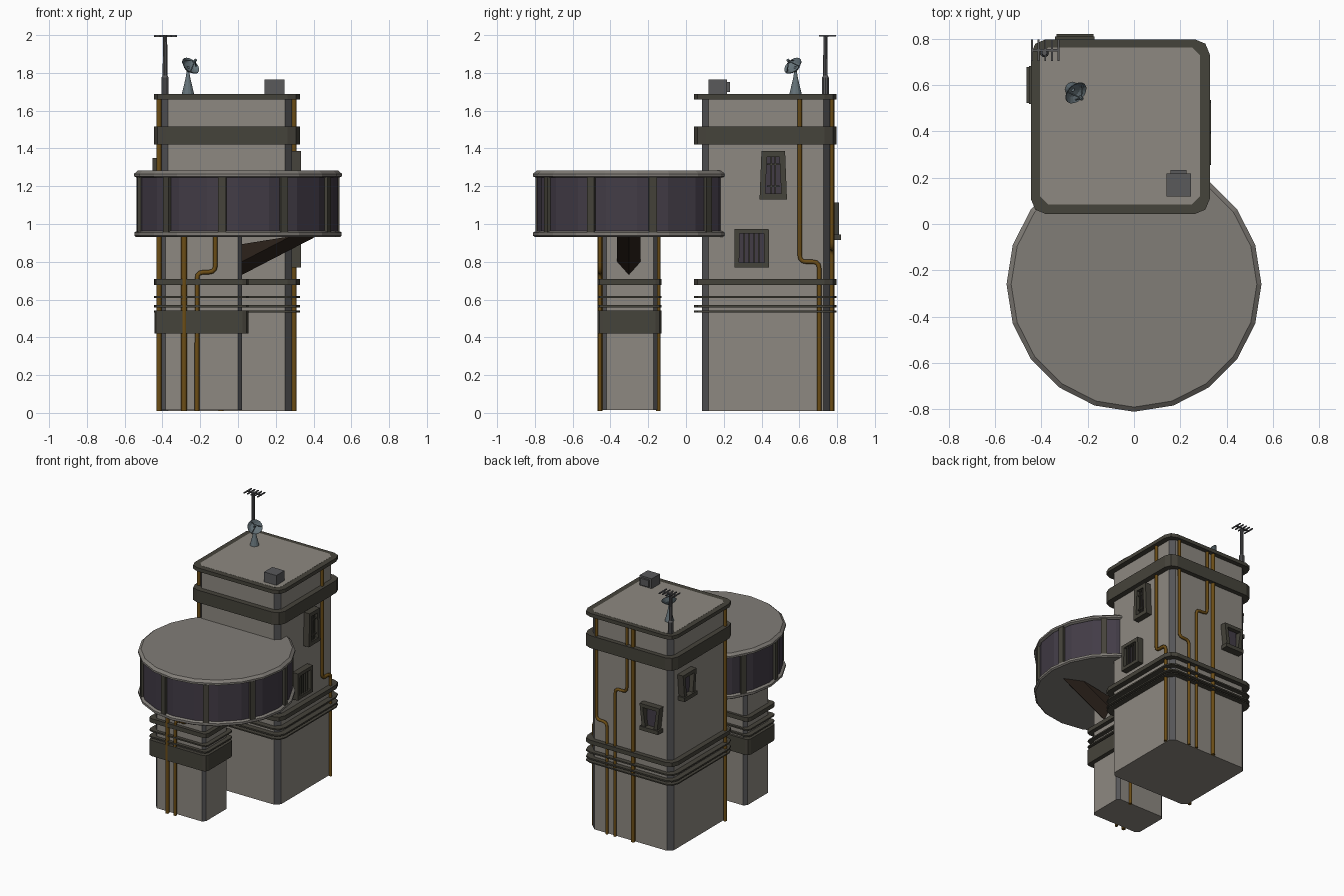
import bpy, bmesh, math
from mathutils import Vector, Matrix

if "Cube" in bpy.data.objects:
    bpy.data.objects.remove(bpy.data.objects["Cube"])


def mat(name, c):
    m = bpy.data.materials.new(name)
    m.diffuse_color = (*c, 1)
    m.use_nodes = True
    m.node_tree.nodes["Principled BSDF"].inputs["Base Color"].default_value = m.diffuse_color
    return m


WALL = mat("wall", (.27, .25, .22))
EDGE = mat("corner_strip", (.09, .09, .095))
TRIM = mat("trim", (.06, .056, .043))
GLASS = mat("glass", (.055, .045, .062))
RIM = mat("rim", (.22, .205, .185))
PIPE = mat("pipe", (.15, .075, .008))
BRACE = mat("brace", (.025, .016, .011))
STEEL = mat("steel", (.1, .1, .105))
DISH = mat("dish", (.13, .17, .19))


def finish(name, bm, *mats):
    bmesh.ops.recalc_face_normals(bm, faces=bm.faces)
    me = bpy.data.meshes.new(name)
    bm.to_mesh(me)
    bm.free()
    for m in mats:
        me.materials.append(m)
    ob = bpy.data.objects.new(name, me)
    bpy.context.collection.objects.link(ob)
    return ob


def loft(name, loops, *mats, M=Matrix()):
    """Skin a stack of equal-length closed loops, with capped ends."""
    bm = bmesh.new()
    rows = [[bm.verts.new(M @ Vector(p)) for p in lp] for lp in loops]
    n = len(rows[0])
    for a, b in zip(rows, rows[1:]):
        for i in range(n):
            f = bm.faces.new((a[i], a[(i + 1) % n], b[(i + 1) % n], b[i]))
            if len(mats) > 1 and i % 2 == 0:
                f.material_index = 1      # chamfer faces of a tower
    bm.faces.new(rows[0])
    bm.faces.new(rows[-1])
    return finish(name, bm, *mats)


def block(name, x0, x1, y0, y1, z0, z1, r, segs, *mats):
    """Upright box with cut corners."""
    pts = []
    for cx, cy, a0 in ((x1 - r, y1 - r, 0), (x0 + r, y1 - r, 90), (x0 + r, y0 + r, 180), (x1 - r, y0 + r, 270)):
        for k in range(segs + 1):
            a = math.radians(a0 + 90 * k / segs)
            pts.append((cx + r * math.cos(a), cy + r * math.sin(a)))
    return loft(name, [[(x, y, z) for x, y in pts] for z in (z0, z1)], *mats)


def box(name, x0, x1, y0, y1, z0, z1, m, M=Matrix()):
    q = ((x0, y0), (x1, y0), (x1, y1), (x0, y1))
    return loft(name, [[(x, y, z) for x, y in q] for z in (z0, z1)], m, M=M)


def lathe(name, prof, n, m, M=Matrix()):
    return loft(name, [[(r * math.cos(i * math.tau / n), r * math.sin(i * math.tau / n), z) for i in range(n)]
                       for r, z in prof], m, M=M)


def pipe(name, pts, r, m=PIPE, fillet=.035):
    pts = [Vector(p) for p in pts]
    path = [pts[0]]
    for a, b, c in zip(pts, pts[1:], pts[2:]):
        p, q = b + (a - b).normalized() * fillet, b + (c - b).normalized() * fillet
        path += [p.lerp(b, t).lerp(b.lerp(q, t), t) for t in (0, .33, .67, 1)]
    path.append(pts[-1])
    cu = bpy.data.curves.new(name, 'CURVE')
    cu.dimensions = '3D'
    cu.bevel_depth = r
    cu.bevel_resolution = 1
    cu.use_fill_caps = True
    s = cu.splines.new('POLY')
    s.points.add(len(path) - 1)
    for sp, p in zip(s.points, path):
        sp.co = (*p, 1)
    cu.materials.append(m)
    ob = bpy.data.objects.new(name, cu)
    bpy.context.collection.objects.link(ob)


def window(name, loc, angle, wb, wt, h, border, vbars=0, hbars=0, sill=False):
    """Framed window; local -y points out of the wall."""
    M = Matrix.Translation(loc) @ Matrix.Rotation(math.radians(angle), 4, 'Z')
    bm = bmesh.new()

    def ring(y, b):
        q = ((-wb / 2 + b, -h / 2 + b), (wb / 2 - b, -h / 2 + b), (wt / 2 - b, h / 2 - b), (-wt / 2 + b, h / 2 - b))
        return [bm.verts.new(M @ Vector((x, y, z))) for x, z in q]
    rs = [ring(.01, 0), ring(-.048, 0), ring(-.048, border), ring(.01, border)]
    for a, b in zip(rs, rs[1:] + rs[:1]):
        for i in range(4):
            bm.faces.new((a[i], a[(i + 1) % 4], b[(i + 1) % 4], b[i]))
    finish(name + "_frame", bm, TRIM)
    iw, ih = min(wb, wt) / 2 - border, h / 2 - border
    box(name + "_glass", -iw - .01, iw + .01, -.015, .005, -ih, ih, GLASS, M)
    for k in range(vbars):
        x = -iw + 2 * iw * (k + 1) / (vbars + 1)
        box(name + "_bar", x - .004, x + .004, -.04, -.03, -ih, ih, TRIM, M)
    for k in range(hbars):
        z = ih * (-.6 + 1.2 * k)
        box(name + "_crossbar", -iw, iw, -.04, -.03, z - .004, z + .004, TRIM, M)
    if sill:
        box(name + "_sill", -wt / 2 + .005, wt / 2 - .005, -.058, .01, -h / 2, -h / 2 + .03, TRIM, M)


# main tower and small front tower, with their trim bands
block("main_tower", -.405, .285, .085, .762, .01, 1.689, .035, 1, WALL, EDGE)
block("front_tower", -.405, .022, -.442, -.15, .015, .94, .022, 1, WALL, EDGE)
LINES = [(.677, .709), (.607, .618), (.559, .570), (.532, .541)]
for z0, z1 in LINES + [(1.42, 1.516), (1.66, 1.688)]:
    block("main_band", -.445, .327, .043, .797, z0, z1, .065, 2, TRIM)
for z0, z1 in LINES + [(.42, .532)]:
    block("front_band", -.442, .055, -.468, -.131, z0, z1, .03, 2, TRIM)

# round lookout room: 20 sides, posts on every other face
C = Matrix.Translation((0, -.26, 0))
lathe("room_glass", [(.53, .95), (.53, 1.26)], 20, GLASS, C)
lathe("room_floor", [(.538, .93), (.549, .938), (.549, .955), (.535, .963)], 20, RIM, C)
lathe("room_roof", [(.535, 1.245), (.55, 1.252), (.55, 1.266), (.53, 1.283)], 20, RIM, C)
for k in range(10):
    M = C @ Matrix.Rotation(math.radians(9 + 36 * k), 4, 'Z')
    box("room_post", .50, .541, -.021, .021, .955, 1.25, TRIM, M)

# keel-shaped brace under the room
sec = ((-.365, .0), (-.365, -.1), (-.3025, -.17), (-.24, -.1), (-.24, .0))
loft("brace", [[(x, y, min(zz, .935) if i in (0, 4) else zz) for i, (y, d) in enumerate(sec)
                for zz in [z + d]] for x, z in ((.0, .89), (.28, 1.035), (.42, 1.107))], BRACE)

# pipes
yf, yb, t = -.455, .772, 1.67
pipe("front_pipe_thick", [(-.285, yf, .01), (-.285, yf, .94)], .016)
pipe("front_pipe_bent", [(-.217, yf, .01), (-.217, yf, .745), (-.12, yf, .745), (-.12, yf, .94)], .012)
pipe("small_back_pipe", [(-.09, -.148, .01), (-.09, -.148, .94)], .014)
pipe("left_pipe", [(-.418, .12, .01), (-.418, .12, t)], .014)
pipe("right_pipe", [(.297, .705, .01), (.297, .705, .80), (.297, .602, .80), (.297, .602, t)], .013)
pipe("back_pipe_a", [(.135, yb, .01), (.135, yb, .87), (.225, yb, .87), (.225, yb, t)], .012)
pipe("back_pipe_b", [(.065, yb, .01), (.065, yb, 1.15), (-.035, yb, 1.15), (-.035, yb, t)], .012)
pipe("back_pipe_c", [(-.09, yb, .01), (-.09, yb, t)], .016)

# windows
window("right_upper_window", (.285, .462, 1.258), 90, .145, .125, .255, .03, 2, 2)
window("right_lower_window", (.285, .348, .872), 90, .185, .18, .205, .026, 4)
window("back_window", (-.255, .762, 1.015), 180, .125, .17, .2, .027, sill=True)
window("left_window", (-.405, .60, 1.25), -90, .125, .165, .2, .027, sill=True)

# roof unit
box("roof_unit", .14, .245, .118, .218, 1.68, 1.765, STEEL)
box("roof_unit_vent", .157, .227, .215, .232, 1.70, 1.752, STEEL)

# satellite dish
lathe("dish_base", [(.034, 1.68), (.03, 1.70), (.014, 1.765), (.008, 1.80), (.008, 1.835)], 12, DISH,
      Matrix.Translation((-.265, .58, 0)))
n = Vector((.55, -.55, .63)).normalized()
D = Matrix.Translation((-.262, .577, 1.825)) @ n.to_track_quat('Z', 'Y').to_matrix().to_4x4()
lathe("dish_bowl", [(.008, -.006), (.03, -.001), (.054, .02), (.053, .023), (.03, .006), (.006, .001)], 16, DISH, D)
tip = D @ Vector((0, 0, .062))
for k in range(3):
    a = k * math.tau / 3
    pipe("dish_arm", [D @ Vector((.045 * math.cos(a), .045 * math.sin(a), .015)), tip], .003, DISH)
lathe("dish_feed", [(.008, .05), (.008, .07)], 8, DISH, D)

# mast with comb antenna
lathe("mast", [(.019, 1.68), (.019, 1.775), (.013, 1.785), (.011, 1.998)], 10, STEEL,
      Matrix.Translation((-.386, .738, 0)))
box("antenna_boom", -.445, -.322, .744, .754, 1.99, 2.0, STEEL)
for k in range(5):
    x = -.44 + .0285 * k
    box("antenna_rod", x - .004, x + .004, .703, .795, 1.992, 2.0, STEEL)
